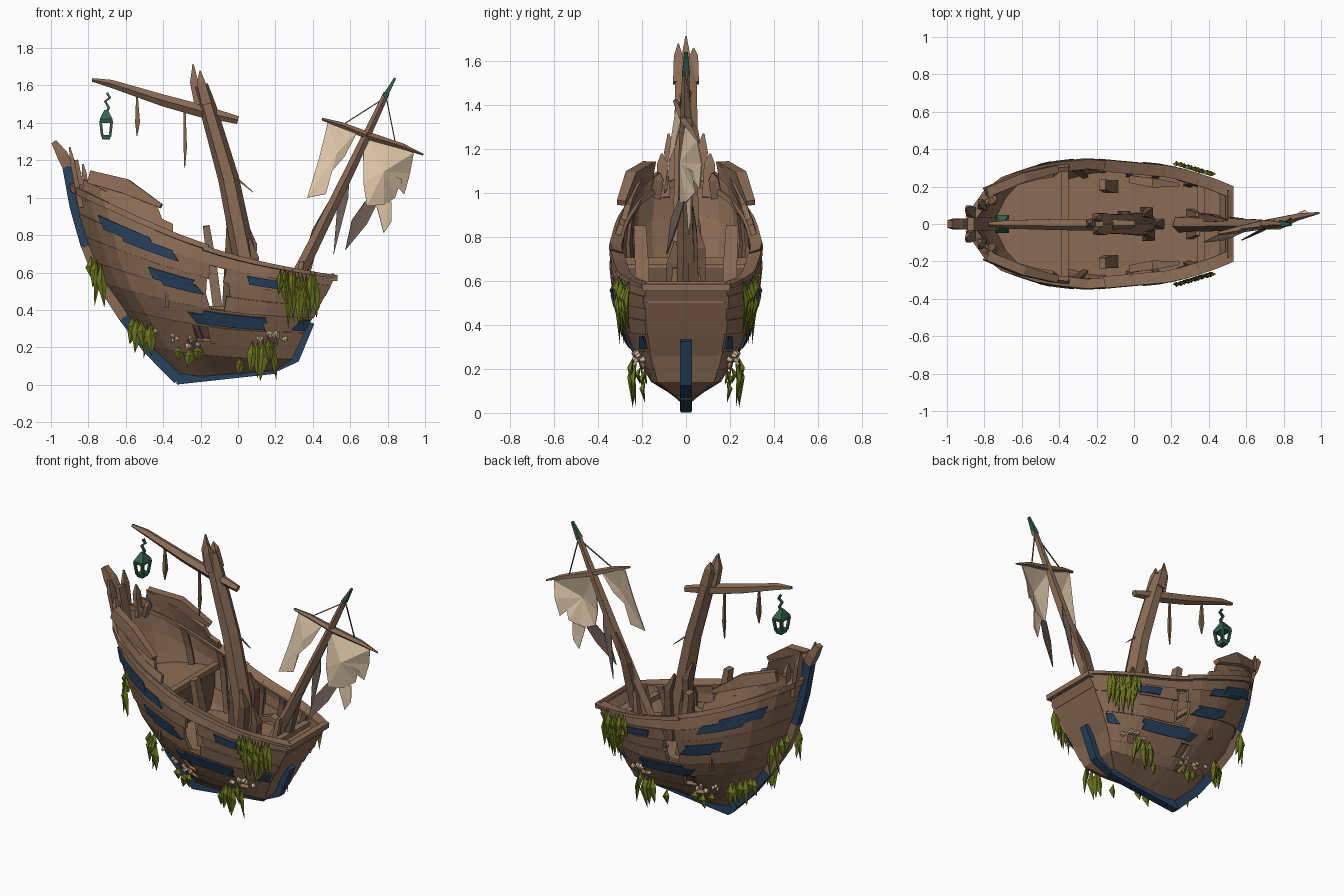
import bpy, bmesh, math, random
from mathutils import Vector as V

if "Cube" in bpy.data.objects:
    bpy.data.objects.remove(bpy.data.objects["Cube"])
random.seed(4)
R = random.uniform

def mat(name, r, g, b):
    m = bpy.data.materials.new(name)
    m.diffuse_color = tuple((c / 255) ** 2.2 for c in (r, g, b)) + (1,)
    m.use_nodes = True
    m.node_tree.nodes["Principled BSDF"].inputs["Base Color"].default_value = m.diffuse_color
    return m
BROWN = mat("weathered_wood", 138, 108, 86)
DARK = mat("dark_wood", 108, 84, 68)
BLUE = mat("faded_blue_paint", 44, 68, 94)
WEED = mat("seaweed_green", 108, 118, 36)
SAIL = mat("sail_cloth", 228, 203, 172)
DIRT = mat("dirty_cloth", 116, 100, 92)
METAL = mat("green_metal", 56, 98, 78)
SHELL = mat("barnacle_beige", 205, 178, 146)
ROPE = mat("old_rope", 122, 104, 72)

class Part:
    """Collects pieces into one flat-shaded object."""
    def __init__(self, name, material, mirror=False):
        self.n, self.m, self.mir, self.v, self.f = name, material, mirror, [], []
    def add(self, vs, fs):
        o = len(self.v)
        self.v += [tuple(p) for p in vs]
        self.f += [[i + o for i in f] for f in fs]
    def beam(self, pts, rad, sides=4):
        """Tapered bar; rad = (half width in y, half thickness) per point."""
        pts = [V(p) for p in pts]
        vs, fs, n = [], [], sides
        for i, p in enumerate(pts):
            t = (pts[min(i + 1, len(pts) - 1)] - pts[max(i - 1, 0)]).normalized()
            ref = V((0, 1, 0)) if abs(t.y) < .9 else V((1, 0, 0))
            a = (ref - t * ref.dot(t)).normalized()
            b = t.cross(a)
            k = 1.414 if n == 4 else 1
            for j in range(n):
                g = 2 * math.pi * (j + .5) / n
                vs.append(p + a * rad[i][0] * k * math.cos(g) + b * rad[i][1] * k * math.sin(g))
        for i in range(len(pts) - 1):
            for j in range(n):
                q = (j + 1) % n
                fs.append([i*n + j, i*n + q, i*n + n + q, i*n + n + j])
        fs += [list(range(n))[::-1], [len(vs) - n + j for j in range(n)]]
        self.add(vs, fs)
    def strip(self, u0, u1, s0, s1, off, th, jag=.02):
        """Curved plank lying on the hull with slanted broken ends."""
        n = max(1, round((u1 - u0) * 16))
        ja, jb = (R(-jag, jag) if u0 > 0 else 0), (R(-jag, jag) if u1 < 1 else 0)
        vs, fs = [], []
        for i in range(n + 1):
            k = i / n
            a, b = u0 + (u1 - u0) * k, u0 + ja + (u1 + jb - u0 - ja) * k
            vs += [surf(a, s0, off), surf(b, s1, off), surf(b, s1, off - th), surf(a, s0, off - th)]
        for i in range(n):
            for j in range(4):
                q = (j + 1) % 4
                fs.append([i*4 + j, i*4 + q, i*4 + 4 + q, i*4 + 4 + j])
        self.add(vs, fs + [[0, 1, 2, 3], [n*4 + j for j in (3, 2, 1, 0)]])
    def done(self, solid=0):
        me = bpy.data.meshes.new(self.n)
        me.from_pydata(self.v, [], self.f)
        bm = bmesh.new(); bm.from_mesh(me)
        bmesh.ops.recalc_face_normals(bm, faces=bm.faces)
        bm.to_mesh(me); bm.free()
        me.materials.append(self.m)
        o = bpy.data.objects.new(self.n, me)
        bpy.context.collection.objects.link(o)
        if solid:
            o.modifiers.new("thick", "SOLIDIFY").thickness = solid
        if self.mir:
            o.modifiers.new("mirror", "MIRROR").use_axis = (False, True, False)

def bar(name, m, pts, rad, sides=4, mirror=False):
    p = Part(name, m, mirror); p.beam(pts, rad, sides); p.done()

# Hull surface: u runs bow to transom, s runs keel (0) to rail (6) and bulwark (7)
BOW = [(-.30, .04), (-.46, .2), (-.58, .37), (-.7, .54), (-.78, .72), (-.84, .9), (-.88, 1.06), (-.9, 1.21)]
TR = [(.2, .08), (.29, .14), (.34, .26), (.4, .36), (.45, .45), (.49, .525), (.525, .585), (.55, .64)]
FULL = [.07, .46, .71, .87, .95, 1, .96, .84]
PROF = [(0, .03), (.05, .15), (.13, .245), (.28, .315), (.45, .343), (.77, .3), (.91, .24), (1, .185)]
def tab(t, s):
    i = min(int(s), 6); k = s - i
    return t[i] * (1 - k) + t[i + 1] * k
BX, BZ, TX, TZ = [p[0] for p in BOW], [p[1] for p in BOW], [p[0] for p in TR], [p[1] for p in TR]
def raw(u, s):
    u, s = min(max(u, 0), 1), min(max(s, 0), 7)
    for (a, wa), (b, wb) in zip(PROF, PROF[1:]):
        if u <= b:
            w = wa + (wb - wa) * (u - a) / (b - a); break
    x = tab(BX, s) * (1 - u) + tab(TX, s) * u
    z = tab(BZ, s) * (1 - u) + tab(TZ, s) * u - .085 * min(s, 6) / 6 * math.sin(math.pi * u)
    return V((x, -w * tab(FULL, s) ** (1 - .5 * u ** 4), z))
def surf(u, s, off=0):
    du = raw(u + .03, s) - raw(u - .03, s)
    ds = raw(u, s + .15) - raw(u, s - .15)
    n = du.cross(ds).normalized()
    p = raw(u, s) + (n if n.y < 0 else -n) * off
    p.y = min(p.y, 0)
    return p

# Hull planking with broken gaps, mirrored to both sides
hull = Part("hull_planks", BROWN, True)
for s0, s1, runs in [(0, 1, [(0, 1)]), (1, 1.55, [(0, .3), (.38, 1)]),
                     (1.5, 2.2, [(0, .36), (.45, .8), (.87, 1)]), (2.15, 3, [(0, 1)]),
                     (3, 3.7, [(0, .5), (.57, 1)]), (3.65, 4.4, [(0, .49), (.6, 1)]),
                     (4.35, 5.1, [(0, .51), (.57, 1)]), (5.05, 6, [(0, 1)]),
                     (6, 6.5, [(.04, .38)]), (6.5, 7, [(.08, .34)])]:
    for a, b in runs:
        hull.strip(a, b, s0, s1, R(.002, .012), .026)
hull.done()
liner = Part("inner_lining", DARK, True)
liner.strip(.25, .92, .9, 1.6, -.025, .01, 0)
liner.strip(.25, .92, 1.6, 2.3, -.025, .01, 0)
liner.done()
rail = Part("rail_caps", BROWN, True)
rail.strip(0, .5, 5.85, 6.1, .022, .055)
rail.strip(.49, 1, 5.75, 6.0, .022, .065)
rail.done()

# Inner ribs
ribs = Part("inner_ribs", DARK, True)
for u in (.2, .37, .6, .72, .87):
    for k in range(5):
        ribs.strip(u, u + .03, 1 + k, 2 + k, -.012, .025, 0)
ribs.done()

# Flat blue paint patches, thin plates on the planks
paint = Part("blue_paint_patches", BLUE, True)
for u0, u1, s0, s1 in [(.1, .3, 4.95, 5.4), (.17, .39, 4.8, 5.2), (.26, .42, 3.75, 4.15), (.3, .48, 3.6, 3.95),
                       (.41, .78, 2.3, 2.72), (.45, .78, 2.65, 2.9), (.68, .82, 4.5, 4.95), (.92, .99, 2.35, 2.9)]:
    paint.strip(u0, u1, s0, s1, .019, .009, .03)
paint.done()

# Transom panel at the blunt end
tr = Part("transom", BROWN)
rows = [raw(1, s) for s in range(7)]
tr.add([(p.x, y, p.z) for p in rows for y in (p.y, p.y * .5, -p.y * .5, -p.y)],
       [[i*4 + j, i*4 + j + 1, i*4 + j + 5, i*4 + j + 4] for i in range(6) for j in range(3)])
tr.done(.025)
bar("transom_rail", BROWN, [(.51, -.2, .57), (.51, .2, .57)], [(.022, .016)] * 2)

# Decks follow the hull outline
def halfwidth(x, z):
    a, b = 0, 7
    for _ in range(30):
        s = (a + b) / 2
        u = (x - tab(BX, s)) / (tab(TX, s) - tab(BX, s))
        a, b = (s, b) if raw(u, s).z < z else (a, s)
    return max(-raw(u, s).y - .012, .02)
def deck(name, x0, x1, z, m=BROWN):
    p = Part(name, m); n = 8
    xs = [x0 + (x1 - x0) * i / n for i in range(n + 1)]
    p.add([(x, y * halfwidth(x, z), z) for x in xs for y in (-1, 1)],
          [[2*i, 2*i + 1, 2*i + 3, 2*i + 2] for i in range(n)])
    p.done(.02)
deck("main_deck", -.4, .42, .42)
deck("raised_deck", -.76, -.37, .68)
deck("end_deck", .36, .48, .52)
w = halfwidth(-.37, .55)
bulk = Part("bulkhead", DARK)
bulk.add([(-.37, -w, .41), (-.37, w, .41), (-.37, w, .68), (-.37, -w, .68)], [[0, 1, 2, 3]])
bulk.done(.02)
for x, z, n in [(-.37, .69, "raised_deck_beam"), (.36, .53, "end_deck_beam")]:
    w = halfwidth(x, z)
    bar(n, BROWN, [(x, -w, z), (x, w, z)], [(.02, .018)] * 2)

# Stem, keel and stern post
stem = [(-.91, 0, 1.17), (-.87, 0, .95), (-.81, 0, .74), (-.74, 0, .56), (-.61, 0, .36), (-.48, 0, .19), (-.32, 0, .028)]
bar("stem_upper_blue", BLUE, stem[:3], [(.027, .03)] * 3)
bar("stem_inner", BROWN, [(-.875, 0, 1.2), (-.82, 0, .95), (-.75, 0, .7)], [(.034, .02)] * 3)
bar("stem_middle", BROWN, stem[2:5], [(.025, .028)] * 3)
bar("stem_lower_blue", BLUE, stem[4:], [(.027, .028)] * 3)
bar("stem_head", BROWN, [(-.985, 0, 1.3), (-.94, 0, 1.23), stem[0]], [(.02, .015), (.03, .03), (.028, .03)])
bar("keel", BLUE, [(-.33, 0, .027), (.2, 0, .085)], [(.025, .026)] * 2)
bar("stern_post_blue", BLUE, [(.18, 0, .085), (.305, 0, .14), (.385, 0, .335)], [(.027, .025)] * 3)

# Broken planks standing around the bow
sp = Part("bow_splinters", BROWN, True)
for a, b, r in [((-.84, -.05, .95), (-.9, -.08, 1.27), .03), ((-.8, -.1, .98), (-.83, -.11, 1.18), .028),
                ((-.78, -.14, .98), (-.74, -.12, 1.09), .025)]:
    m = V(a).lerp(V(b), .75)
    sp.beam([a, m, b], [(r, .014), (r * .9, .013), (.004, .004)])
sp.beam([(-.79, -.17, 1.11), (-.6, -.25, 1.06), (-.41, -.295, .955)], [(.025, .035), (.025, .04), (.02, .012)])
sp.done()

# Broken posts and loose timbers on deck
lt = Part("deck_posts", BROWN, True)
lt.beam([(-.11, -.2, .42), (-.14, -.2, .65), (-.17, -.21, .85)], [(.035, .025), (.032, .025), (.028, .018)])
lt.beam([(-.02, -.24, .45), (.1, -.22, .5), (.24, -.21, .46)], [(.02, .015), (.025, .018), (.01, .01)])
lt.beam([(.3, -.06, .42), (.34, -.05, .66)], [(.02, .02), (.012, .012)])
lt.done()

# Main mast with splintered top, base splints and yard
bar("main_mast", BROWN, [(.06, 0, .4), (.035, 0, .68), (-.05, 0, 1.1), (-.16, 0, 1.48), (-.2, 0, 1.6)],
    [(.075, .064), (.07, .062), (.062, .056), (.058, .046), (.05, .04)], 6)
ms = Part("mast_splinters", BROWN)
for dy, dx, top in [(0, -.025, 1.715), (.035, .01, 1.66), (-.035, .012, 1.68)]:
    ms.beam([(-.18 + dx, dy, 1.5), (-.21 + dx, dy, 1.62), (-.215 + dx, dy, top)], [(.024, .028), (.02, .022), (.003, .003)])
ms.beam([(-.05, 0, 1.14), (.08, .02, 1.03)], [(.008, .008), (.002, .002)])
ms.done()
mb = Part("mast_base_splints", DARK)
for y, x, z in [(-.06, .09, .78), (.06, .08, .85), (0, .14, .66), (.04, -.04, .95)]:
    mb.beam([(x - .02, y, .41), (x, y, z - .1), (x - .03, y * .8, z)], [(.03, .025), (.028, .022), (.006, .006)])
mb.done()
bar("main_yard", BROWN, [(-.78, 0, 1.63), (-.68, 0, 1.61), (-.4, 0, 1.52), (-.2, 0, 1.465), (0, 0, 1.415)],
    [(.012, .01), (.025, .022), (.033, .033), (.035, .036), (.022, .022)], 5)
st = Part("hanging_rope_strips", ROPE)
for x, z0, z1, r in [(-.54, 1.54, 1.33, .013), (-.285, 1.47, 1.16, .009)]:
    st.beam([(x, 0, z0), (x + .003, 0, z1 * .65 + z0 * .35), (x, 0, z1)], [(.006, .005), (r, r), (.003, .002)])
st.done()

# Leaning mast, its yard, tip and stays
bar("leaning_mast", BROWN, [(.24, 0, .43), (.38, 0, .7), (.62, 0, 1.19), (.795, 0, 1.56)],
    [(.045, .04), (.04, .036), (.033, .028), (.017, .017)], 5)
bar("mast_tip", METAL, [(.785, 0, 1.54), (.84, 0, 1.64)], [(.018, .014), (.008, .006)])
bar("leaning_mast_splint", DARK, [(.33, .035, .5), (.42, .03, .82), (.5, .02, 1.0)], [(.025, .03), (.02, .025), (.004, .004)])
bar("sail_yard", BROWN, [(.45, -.05, 1.42), (.55, -.03, 1.39), (.7, 0, 1.33), (.88, .04, 1.275), (.99, .06, 1.23)],
    [(.01, .008), (.02, .016), (.026, .022), (.02, .016), (.006, .005)], 5)
sy = Part("stays", ROPE)
for a, b in [((.79, 0, 1.55), (.84, .03, 1.3)), ((.78, 0, 1.53), (.56, -.03, 1.39))]:
    sy.beam([a, b], [(.003, .003)] * 2)
sy.done()

# Torn sails: faceted fans round a raised centre
def cloth(name, m, centre, pts):
    p = Part(name, m); n = len(pts)
    p.add([centre] + pts, [[0, i + 1, (i + 1) % n + 1] for i in range(n)])
    p.done(.006)
cloth("left_sail", SAIL, (.53, -.07, 1.24), [(.48, -.045, 1.4), (.64, -.02, 1.355), (.57, -.05, 1.22), (.5, -.08, 1.14),
      (.47, -.09, 1.02), (.37, -.1, 1.0), (.43, -.07, 1.2)])
cloth("right_sail", SAIL, (.78, -.03, 1.14), [(.67, 0, 1.34), (.8, .02, 1.29), (.94, .05, 1.24), (.92, .07, 1.13), (.89, .06, 1.02),
      (.87, .03, 1.1), (.84, .04, 1.0), (.78, 0, .96), (.69, -.03, .96), (.67, -.03, 1.08)])
cloth("sail_shred", SAIL, (.79, .01, .89), [(.74, 0, .96), (.82, .02, .98), (.82, .02, .87), (.78, .01, .81)])
cloth("dirty_sail_tail", DIRT, (.66, -.05, .86), [(.68, -.03, .98), (.74, -.01, .96), (.69, -.04, .86), (.575, -.09, .72), (.61, -.07, .88)])
cloth("dirty_sail_strip", DIRT, (.56, .03, 1.0), [(.6, .02, 1.2), (.59, .03, 1.0), (.51, .04, .69), (.53, .03, .95)])

# Hanging lantern with open frame
lx = -.705
lan = Part("lantern", METAL)
lan.beam([(-.7, 0, 1.56), (-.685, 0, 1.535), (-.71, 0, 1.515), (-.69, 0, 1.48), (lx, 0, 1.455)], [(.008, .007)] * 5)
lan.beam([(lx, 0, 1.47), (lx, 0, 1.42), (lx, 0, 1.4)], [(.01, .01), (.048, .034), (.044, .032)])
lan.beam([(lx, 0, 1.335), (lx, 0, 1.31)], [(.036, .026), (.028, .02)])
for a in (-1, 1):
    for b in (-1, 1):
        lan.beam([(lx + a * .03, b * .04, 1.41), (lx + a * .021, b * .028, 1.33)], [(.008, .007)] * 2)
lan.done()

# Seaweed clumps hanging off the hull
weed = Part("seaweed", WEED, True)
for u0, u1, s, n, l0, l1 in [(.78, .92, 5.85, 10, .13, .31), (.8, .91, 5.0, 4, .14, .22), (.0, .05, 3.75, 4, .14, .32),
                             (.02, .15, 2.0, 6, .12, .25), (.2, .4, 1.4, 3, .06, .11), (.7, .85, 1.9, 5, .12, .24), (.62, .64, 1.2, 1, .1, .12)]:
    for i in range(n):
        p = surf(u0 + (u1 - u0) * (i + .5) / n, s + R(-.15, .15), .025)
        l, wd = R(l0, l1), R(.018, .032)
        y = p.y - .012
        weed.add([p, (p.x - wd, y, p.z - l * .4), (p.x, y - .016, p.z - l * .35), (p.x + wd, y, p.z - l * .5),
                  (p.x + R(-.02, .02), y + .01, p.z - l), (p.x, y + .008, p.z - l * .4)],
                 [[0, 1, 2], [0, 2, 3], [1, 4, 2], [2, 4, 3], [0, 5, 1], [0, 3, 5], [1, 5, 4], [5, 3, 4]])
weed.done()

# Barnacles along the broken lower planks
bar_p = Part("barnacles", SHELL, True)
for u0, u1, s, n in [(.75, .92, 1.9, 8), (.1, .25, 1.5, 5), (.28, .4, 1.4, 4)]:
    for i in range(n):
        u, q, r = R(u0, u1), s + R(-.15, .25), R(.011, .02)
        bar_p.beam([surf(u, q, 0), surf(u, q, .026)], [(r, r), (r * .5, r * .5)], 5)
bar_p.done()
